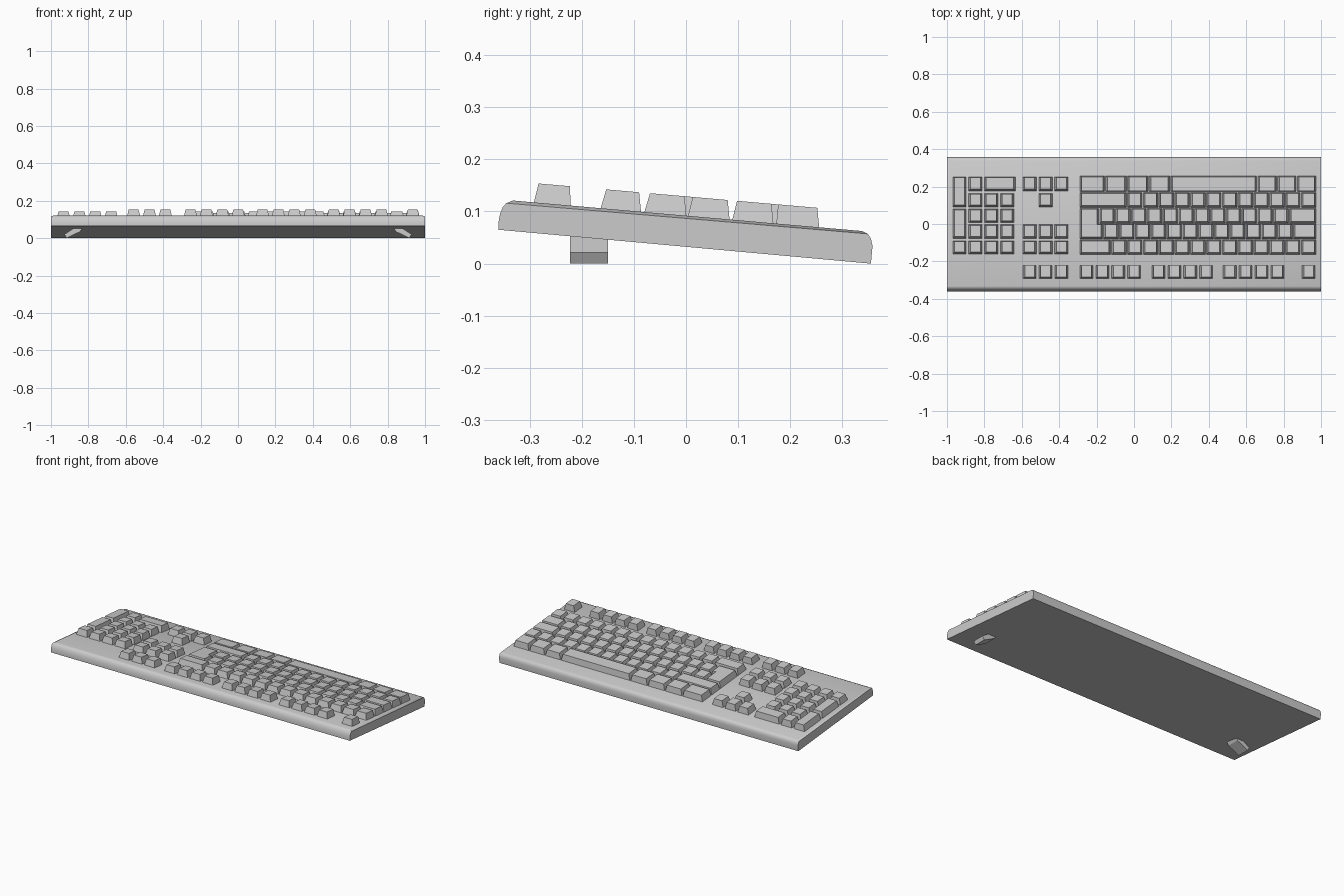
import bpy

if "Cube" in bpy.data.objects:
    bpy.data.objects.remove(bpy.data.objects["Cube"])

U = 0.0845          # one key unit
RIGHT = 0.976       # outer edge of the main key block
HEIGHT = 0.037      # key height above the case


def surf(y):
    """Height of the sloping case top at depth y."""
    return 0.121 - 0.0873 * (y + 0.332)


def make_object(name, verts, faces):
    mesh = bpy.data.meshes.new(name)
    mesh.from_pydata(verts, [], faces)
    obj = bpy.data.objects.new(name, mesh)
    bpy.context.collection.objects.link(obj)
    bpy.context.view_layer.objects.active = obj
    bpy.ops.object.select_all(action='DESELECT')
    obj.select_set(True)
    bpy.ops.object.mode_set(mode='EDIT')
    bpy.ops.mesh.select_all(action='SELECT')
    bpy.ops.mesh.normals_make_consistent(inside=False)
    bpy.ops.object.mode_set(mode='OBJECT')
    return obj


def add_keys(name, keys):
    """Each key is (x0, x1, y0, y1, front inset, back inset), a tapered cap."""
    verts, faces = [], []
    for x0, x1, y0, y1, fi, bi in keys:
        n = len(verts)
        s = 0.010
        base = [(x0, y0), (x1, y0), (x1, y1), (x0, y1)]
        top = [(x0 + s, y0 + fi), (x1 - s, y0 + fi), (x1 - s, y1 - bi), (x0 + s, y1 - bi)]
        verts += [(x, y, surf(y) - 0.004) for x, y in base]
        verts += [(x, y, surf(y) + HEIGHT) for x, y in top]
        faces += [(n + 3, n + 2, n + 1, n), (n + 4, n + 5, n + 6, n + 7)]
        faces += [(n + i, n + (i + 1) % 4, n + 4 + (i + 1) % 4, n + 4 + i) for i in range(4)]
    return make_object(name, verts, faces)


# Case: side profile (x extent, y, z), with a small chamfer along the top ends
profile = [(1, 0.355, 0.0), (1, -0.36, 0.065), (1, -0.36, 0.079), (1, -0.357, 0.095),
           (1, -0.352, 0.108), (1, -0.345, 0.116), (0.988, -0.332, 0.121),
           (0.988, 0.338, 0.0625), (1, 0.349, 0.057), (1, 0.355, 0.048), (1, 0.358, 0.034)]
n = len(profile)
verts = [(x, y, z) for x, y, z in profile] + [(-x, y, z) for x, y, z in profile]
faces = [(i, (i + 1) % n, n + (i + 1) % n, n + i) for i in range(n)]
rim = [i for i in range(n) if i not in (6, 7)]
for o in (0, n):
    faces += [[i + o for i in rim], [5 + o, 6 + o, 7 + o, 8 + o]]
make_object("case", verts, faces)
bpy.ops.object.shade_smooth_by_angle(angle=0.6)

# Rows of keys: y0, y1, front inset, back inset
ROWS = {
    "function": (-0.293, -0.221, 0.010, 0.002),
    "number": (-0.165, -0.086, 0.012, 0.004),
    "upper": (-0.081, 0.001, 0.012, 0.004),
    "home": (0.003, 0.084, 0.010, 0.004),
    "lower": (0.088, 0.168, 0.010, 0.004),
    "space": (0.173, 0.256, 0.004, 0.004),
}

# Main block, laid out in key units from the outer end
layout = {
    "number": [1] * 13 + [2],
    "upper": [1.5] + [1] * 12 + [1.5],
    "home": [1.75] + [1] * 12,
    "lower": [1] * 12 + [3],
    "space": [1.25] * 3 + [5.5] + [1.375] * 3 + [1.625],
}
for row, widths in layout.items():
    x, keys = RIGHT, []
    for w in widths:
        keys.append((x - w * U + 0.002, x - 0.002) + ROWS[row])
        x -= w * U
    add_keys(row + "_row_keys", keys)

# Tall leg of the enter key
end = RIGHT - 15 * U
add_keys("enter_key", [(end + 0.002, end + 1.25 * U - 0.002,
                        ROWS["upper"][0], ROWS["home"][1], 0.012, 0.004)])

# Function row in groups
keys = []
for start, count in ((-0.594, 3), (-0.290, 4), (0.095, 4), (0.476, 4), (0.898, 1)):
    keys += [(start + i * 0.085, start + i * 0.085 + 0.072) + ROWS["function"]
             for i in range(count)]
add_keys("function_row_keys", keys)


def pad_key(left, col, first, last=None, span=1):
    """Smaller key on the navigation and number pads."""
    x0 = left + col * 0.085
    y0, y1 = ROWS[first][0] + 0.003, ROWS[last or first][1] - 0.004
    return (x0, x0 + 0.074 + (span - 1) * 0.0925, y0, y1, 0.011, 0.004)


# Navigation and arrow keys
nav = -0.595
add_keys("navigation_keys", [pad_key(nav, c, r) for r in ("number", "upper") for c in range(3)])
add_keys("arrow_keys", [pad_key(nav, 1, "lower")] + [pad_key(nav, c, "space") for c in range(3)])

# Number pad with two tall keys and one wide key
pad = -0.970
keys = [pad_key(pad, c, "number") for c in range(4)]
keys += [pad_key(pad, c, r) for r in ("upper", "home", "lower") for c in (1, 2, 3)]
keys += [pad_key(pad, 0, "upper", "home"), pad_key(pad, 0, "lower", "space"),
         pad_key(pad, 1, "space"), pad_key(pad, 2, "space", span=2)]
add_keys("number_pad_keys", keys)

# Slanted flip-out feet
foot = [(0.83, 0.056), (0.875, 0.056), (0.928, 0.021), (0.916, 0.0), (0.845, 0.035)]
m = len(foot)
for side, label in ((1, "right"), (-1, "left")):
    verts = [(side * x, y, z) for y in (-0.223, -0.15) for x, z in foot]
    faces = [(i, (i + 1) % m, m + (i + 1) % m, m + i) for i in range(m)]
    faces += [list(range(m)), list(range(m, 2 * m))]
    make_object(label + "_foot", verts, faces)
